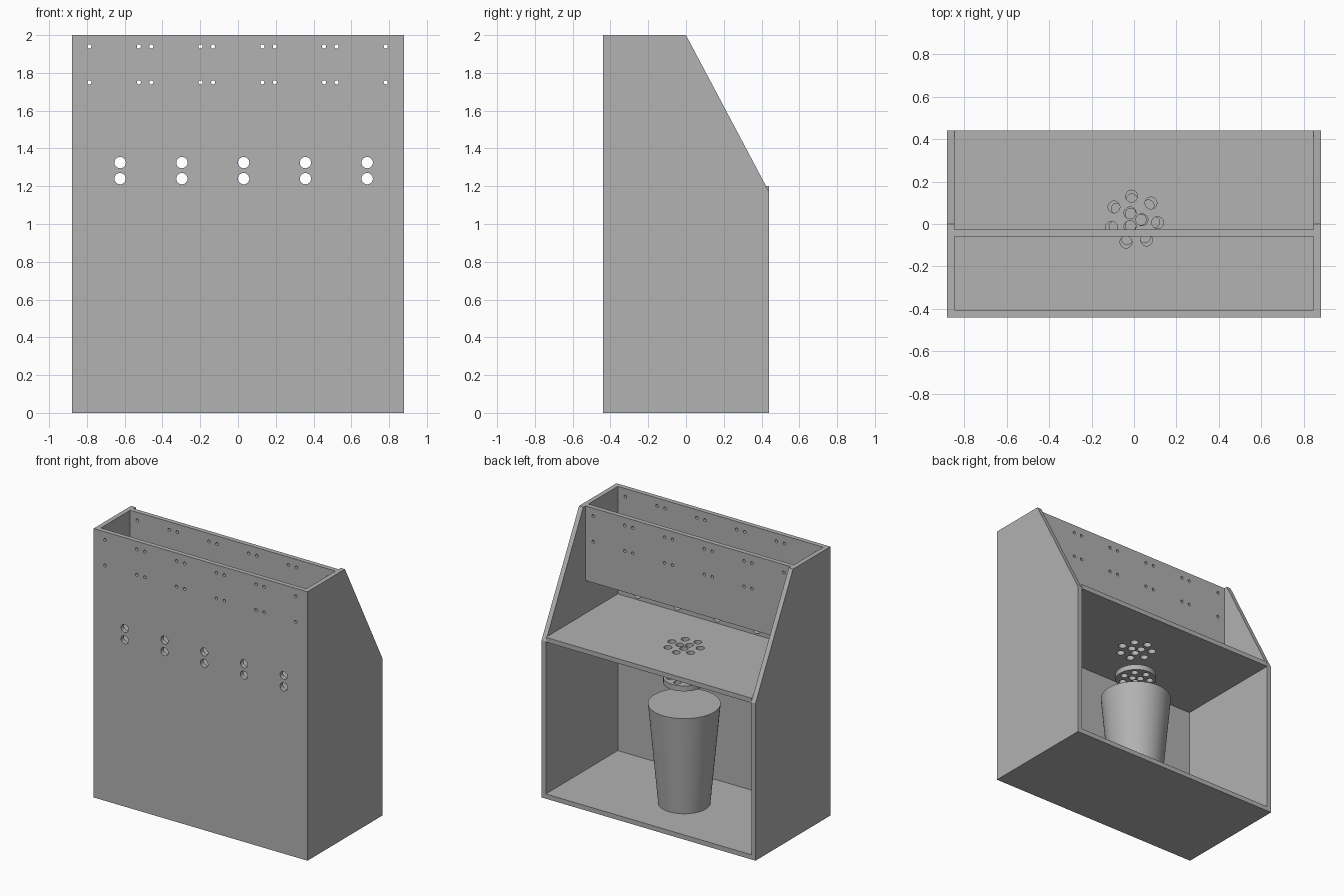
import bpy
import bmesh
import math
from mathutils import Matrix, Vector

if "Cube" in bpy.data.objects:
    bpy.data.objects.remove(bpy.data.objects["Cube"], do_unlink=True)

W, D, H, T = 0.88, 0.44, 2.0, 0.035   # half width, half depth, height, board thickness
SHELF_TOP = 1.2
AXIS = Vector((0, 0.02, 0))           # centre line of the container and vents

grey = bpy.data.materials.new("plain grey")
grey.use_nodes = True
grey.diffuse_color = (0.445, 0.445, 0.445, 1)
grey.node_tree.nodes["Principled BSDF"].inputs["Base Color"].default_value = grey.diffuse_color


def finish(name, bm):
    bmesh.ops.recalc_face_normals(bm, faces=bm.faces)
    mesh = bpy.data.meshes.new(name)
    bm.to_mesh(mesh)
    bm.free()
    obj = bpy.data.objects.new(name, mesh)
    bpy.context.collection.objects.link(obj)
    mesh.materials.append(grey)
    return obj


def board(name, lo, hi):
    bm = bmesh.new()
    bmesh.ops.create_cube(bm, size=1)
    lo, hi = Vector(lo), Vector(hi)
    for v in bm.verts:
        v.co = (lo + hi) / 2 + v.co * (hi - lo)
    return finish(name, bm)


def cone(bm, centre, r1, r2, depth, segments=24, turn=Matrix()):
    bmesh.ops.create_cone(bm, cap_ends=True, segments=segments, radius1=r1, radius2=r2,
                          depth=depth, matrix=Matrix.Translation(centre) @ turn)


def smooth(obj):
    bpy.ops.object.select_all(action="DESELECT")
    obj.select_set(True)
    bpy.context.view_layer.objects.active = obj
    bpy.ops.object.shade_smooth_by_angle(angle=math.radians(35))


def drill(obj, holes, turn=Matrix()):
    """Cut round holes, given as (centre, radius), and bake the result."""
    bm = bmesh.new()
    for centre, radius in holes:
        cone(bm, centre, radius, radius, 4 * T, turn=turn)
    cutter = finish("hole_cutter", bm)
    cutter.hide_render = True
    mod = obj.modifiers.new("holes", "BOOLEAN")
    mod.operation = "DIFFERENCE"
    mod.solver = "EXACT"
    mod.object = cutter
    bpy.context.view_layer.update()
    baked = bpy.data.meshes.new_from_object(obj.evaluated_get(bpy.context.evaluated_depsgraph_get()))
    obj.modifiers.clear()
    obj.data = baked
    bpy.data.objects.remove(cutter, do_unlink=True)
    smooth(obj)


def vent_holes(z, ring, radius):
    """Three inner holes and seven outer holes around the axis."""
    spots = [(ring / 3, 120 * i) for i in range(3)] + [(ring, 96 + 360 / 7 * i) for i in range(7)]
    return [(AXIS + Vector((r * math.cos(math.radians(a)), r * math.sin(math.radians(a)), z)), radius)
            for r, a in spots]


# Side boards with sloping back edge
profile = [(-D + T, 0), (-D + T, H), (0, H), (D, 1.17), (D, 0)]
for name, x in (("left_side", W - T), ("right_side", -W)):
    bm = bmesh.new()
    face = bm.faces.new([bm.verts.new((x, y, z)) for y, z in profile])
    ext = bmesh.ops.extrude_face_region(bm, geom=[face])
    bmesh.ops.translate(bm, vec=(T, 0, 0), verts=[g for g in ext["geom"] if isinstance(g, bmesh.types.BMVert)])
    finish(name, bm)

# Floor, shelf, front and divider boards
inner = W - T
board("floor", (-inner, -D + T, 0), (inner, D, T))
shelf = board("shelf", (-inner, -D + T, SHELF_TOP - T), (inner, D, SHELF_TOP))
front = board("front_panel", (-W, -D, 0), (W, -D + T, H))
divider = board("divider_panel", (-inner, -0.06, 1.445), (inner, -0.06 + T, H))

# Small fixing holes in pairs, and larger cable holes
STEP = 0.327
xs = [-0.787, 0.782]
for i in range(4):
    mid = -0.492 + STEP * i
    xs += [mid - 0.033, mid + 0.033]
to_y = Matrix.Rotation(math.pi / 2, 4, "X")


def fixings(y):
    return [((x, y, z), 0.011) for x in xs for z in (1.94, 1.75)]


cables = [((-0.624 + STEP * i, -D + T / 2, z), 0.03) for i in range(5) for z in (1.325, 1.24)]
drill(front, fixings(-D + T / 2) + cables, to_y)
drill(divider, fixings(-0.06 + T / 2), to_y)
drill(shelf, vent_holes(SHELF_TOP - T / 2, 0.112, 0.028), Matrix())

# Tapered container standing on the floor
base, top = T, 0.775
bm = bmesh.new()
cone(bm, AXIS + Vector((0, 0, (base + top) / 2)), 0.176, 0.245, top - base, 64)
smooth(finish("container", bm))

# Perforated disc hanging between container and shelf
disc_z = 0.95
bm = bmesh.new()
cone(bm, AXIS + Vector((0, 0, disc_z)), 0.142, 0.142, 0.04, 64)
drill(finish("perforated_disc", bm), vent_holes(disc_z, 0.097, 0.025))
